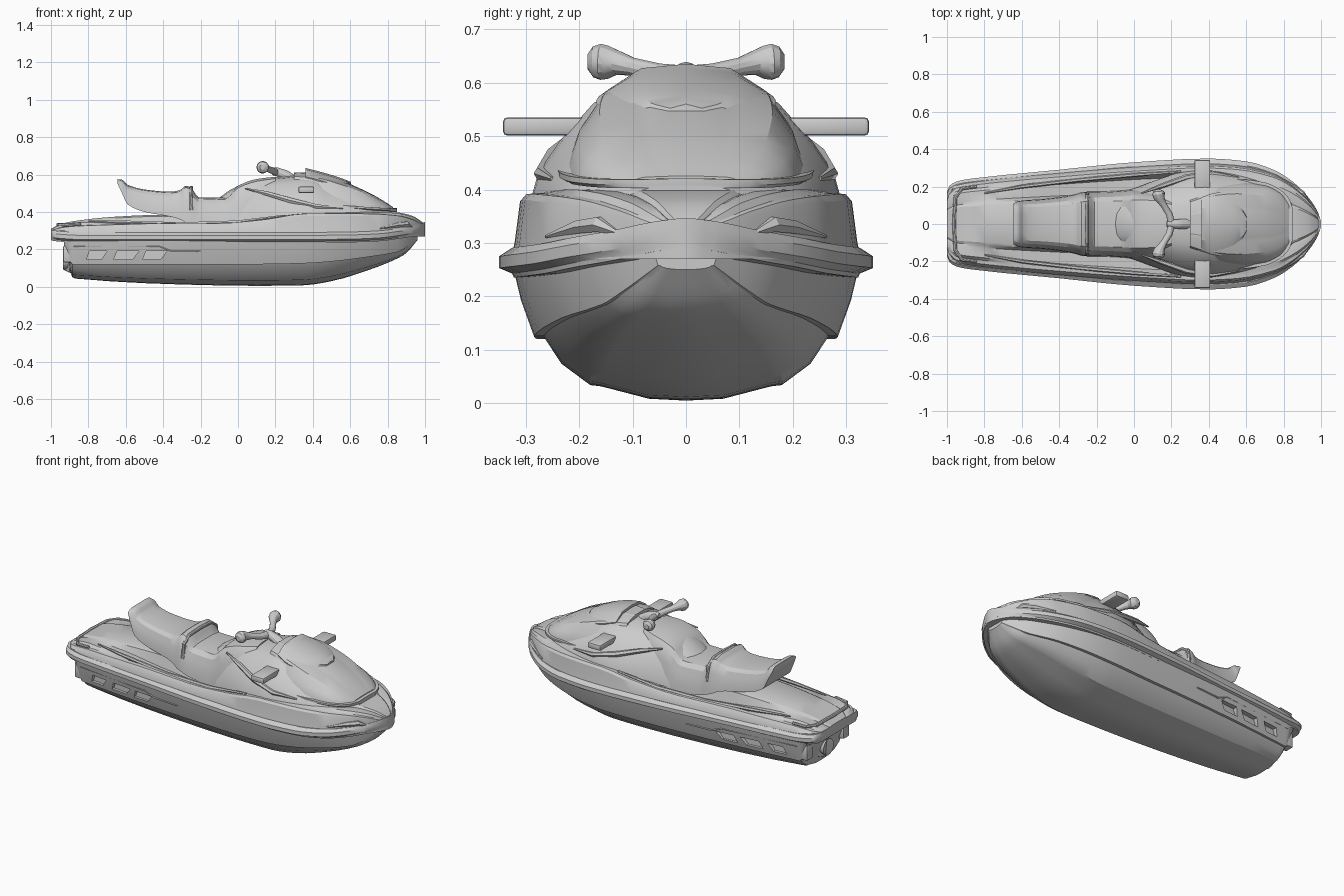
import bpy, bmesh, math
from mathutils import Vector


def finish(name, bm, smooth=True):
    bmesh.ops.recalc_face_normals(bm, faces=bm.faces)
    me = bpy.data.meshes.new(name)
    bm.to_mesh(me)
    bm.free()
    ob = bpy.data.objects.new(name, me)
    bpy.context.collection.objects.link(ob)
    if smooth:
        shade(ob)
    return ob


def shade(ob, angle=28):
    bpy.ops.object.select_all(action='DESELECT')
    ob.select_set(True)
    bpy.context.view_layer.objects.active = ob
    bpy.ops.object.shade_smooth_by_angle(angle=math.radians(angle))


def skin(name, rings):
    """Bridge closed rings of points and cap both ends."""
    bm = bmesh.new()
    vs = [[bm.verts.new(p) for p in r] for r in rings]
    n = len(vs[0])
    for a, b in zip(vs, vs[1:]):
        for i in range(n):
            j = (i + 1) % n
            bm.faces.new((a[i], a[j], b[j], b[i]))
    bm.faces.new(vs[0])
    bm.faces.new(vs[-1][::-1])
    return finish(name, bm)


def stations(rows, k):
    """Smooth, overshoot-free interpolation between station rows."""
    def slope(i, c):
        if i in (0, len(rows) - 1):
            a, b = (0, 1) if i == 0 else (i - 1, i)
            return (rows[b][c] - rows[a][c]) / (rows[b][0] - rows[a][0])
        d0 = (rows[i][c] - rows[i-1][c]) / (rows[i][0] - rows[i-1][0])
        d1 = (rows[i+1][c] - rows[i][c]) / (rows[i+1][0] - rows[i][0])
        return 2 * d0 * d1 / (d0 + d1) if d0 * d1 > 0 else 0
    out = []
    for i in range(len(rows) - 1):
        p, q = rows[i], rows[i + 1]
        h = q[0] - p[0]
        for s in range(k):
            t = s / k
            row = [p[0] + h * t]
            for c in range(1, len(p)):
                row.append((2*t**3 - 3*t*t + 1) * p[c] + (t**3 - 2*t*t + t) * h * slope(i, c)
                           + (3*t*t - 2*t**3) * q[c] + (t**3 - t*t) * h * slope(i + 1, c))
            out.append(row)
    return out + [list(rows[-1])]


def loft(name, rows, section, k=3):
    """Loft a mirrored half section (bottom centre to top centre) along x."""
    rings = []
    for x, *p in stations(rows, k):
        half = section(*p)
        ring = half + [(-y, z) for y, z in half[-2:0:-1]]
        rings.append([(x, y, z) for y, z in ring])
    return skin(name, rings)


def tube(name, path, sides=12):
    """Round tube through (x, y, z, radius) points."""
    pts = [Vector(p[:3]) for p in path]
    rings = []
    for i, p in enumerate(pts):
        d = (pts[min(i + 1, len(pts) - 1)] - pts[max(i - 1, 0)]).normalized()
        u = d.cross(Vector((0.1, 0, 1))).normalized()
        v = d.cross(u)
        rings.append([p + path[i][3] * (math.cos(a) * u + math.sin(a) * v)
                      for a in (2 * math.pi * j / sides for j in range(sides))])
    return skin(name, rings)


def pair(name, path, sides=12):
    for s, side in ((1, "left"), (-1, "right")):
        tube(f"{name}_{side}", [(x, s * y, z, r) for x, y, z, r in path], sides)


def box(name, c, size, bevel=0.0):
    bm = bmesh.new()
    bmesh.ops.create_cube(bm, size=1)
    for v in bm.verts:
        v.co = Vector(c) + Vector([a * b for a, b in zip(v.co, size)])
    if bevel:
        bmesh.ops.bevel(bm, geom=bm.edges[:], offset=bevel, segments=2, affect='EDGES', profile=0.5)
    return finish(name, bm)


# Lower hull: half width, keel, chine and top heights per station
def hull_section(w, zb, zc, zt):
    d = zc - zb
    return [(0, zb), (.22*w, zb + .03*d), (.5*w, zb + .23*d), (.56*w, zb + .25*d), (.72*w, zb + .58*d),
            (.82*w, zc), (.875*w, zc), (.95*w, zc + .5*(zt - zc)), (w, zt), (0, zt)]


hull = loft("hull", [
    (-.93, .215, .20, .215, .26), (-.905, .222, .12, .16, .26), (-.885, .226, .05, .12, .26),
    (-.86, .23, .043, .12, .26), (-.3, .29, .012, .12, .26), (.1, .315, .005, .12, .26),
    (.35, .325, .008, .125, .26), (.5, .315, .03, .135, .26), (.7, .265, .09, .16, .265),
    (.85, .18, .15, .185, .27), (.9, .135, .18, .21, .275), (.96, .06, .25, .258, .29)], hull_section)

# Slots cut into the hull sides near the stern
cutters = []
for s in (1, -1):
    for x0, x1, sk in ((-.81, -.70, .03), (-.665, -.53, .035), (-.51, -.38, .035)):
        quad = [(x0, .145), (x1 - sk, .145), (x1, .19), (x0 + sk*.5, .19)]
        bm = bmesh.new()
        a = [bm.verts.new((x, s * (.198 + .108 * (x + .8)), z)) for x, z in quad]
        b = [bm.verts.new((x, s * .4, z)) for x, z in quad]
        bm.faces.new(a)
        bm.faces.new(b[::-1])
        for i in range(4):
            j = (i + 1) % 4
            bm.faces.new((a[i], b[i], b[j], a[j]))
        cut = finish("slot_cutter", bm, False)
        cut.hide_render = True
        cutters.append(cut)
        m = hull.modifiers.new("slot", 'BOOLEAN')
        m.operation, m.object, m.solver = 'DIFFERENCE', cut, 'EXACT'
cut_mesh = bpy.data.meshes.new_from_object(hull.evaluated_get(bpy.context.evaluated_depsgraph_get()))
hull.modifiers.clear()
hull.data = cut_mesh
for c in cutters:
    bpy.data.objects.remove(c)
shade(hull)

# Rub rail all round the waterline
loft("rub_rail", [
    (-1, .17, .25), (-.985, .205, .245), (-.94, .23, .24), (-.85, .245, .235), (-.4, .29, .235),
    (0, .33, .235), (.4, .35, .235), (.6, .335, .237), (.75, .288, .243), (.85, .225, .255),
    (.93, .145, .268), (.98, .07, .283), (1.0, .015, .29)],
    lambda w, z: [(0, z), (.92*w, z), (.93*w, z + .008), (w, z + .018), (w, z + .04), (.93*w, z + .056), (0, z + .056)])

# Deck with gunwales and footwells: width, gunwale, floor, centre heights
loft("deck", [
    (-1, .165, .30, .305, .31), (-.95, .22, .315, .33, .335), (-.85, .24, .325, .345, .355),
    (-.65, .265, .332, .34, .375), (-.4, .29, .338, .315, .385), (-.13, .315, .338, .30, .36),
    (.15, .335, .36, .32, .40), (.35, .345, .39, .39, .41), (.55, .335, .392, .40, .405),
    (.75, .285, .388, .40, .403), (.85, .222, .38, .393, .398), (.93, .142, .36, .375, .38),
    (.98, .068, .335, .345, .35), (1.0, .015, .32, .325, .33)],
    lambda w, zs, zf, zc: [(0, .27), (.95*w, .27), (.93*w, .30), (.9*w, zs - .012), (.87*w, zs),
                           (.79*w, zs + .002), (.73*w, zf), (.52*w, zf), (.46*w, zc - .008), (.4*w, zc), (0, zc)])


# Cowling, hood and hood lip
def shell(fr):
    return lambda w, zb, zt: [(0, zb)] + [(a * w, zb + b * (zt - zb)) for a, b in fr]


loft("cowling", [
    (-.15, .15, .30, .44), (0, .19, .32, .54), (.12, .235, .35, .573), (.25, .275, .38, .59),
    (.38, .288, .39, .60), (.5, .272, .39, .565), (.65, .238, .39, .51), (.78, .18, .385, .44),
    (.85, .11, .385, .408)],
    shell([(1, 0), (.96, .2), (.82, .48), (.6, .82), (.35, .96), (0, 1)]))
loft("hood", [
    (.3, .165, .45, .612), (.4, .205, .43, .61), (.55, .225, .412, .568), (.7, .208, .41, .503),
    (.78, .17, .41, .458), (.83, .11, .41, .425)],
    shell([(1, 0), (.98, .25), (.9, .55), (.72, .86), (.42, .97), (.33, .975), (.3, .995), (0, 1)]))
loft("hood_lip", [
    (.4, .235, .435), (.55, .24, .42), (.7, .222, .41), (.78, .185, .405), (.83, .135, .403), (.85, .08, .403)],
    lambda w, z: [(0, z), (.95*w, z), (w, z + .006), (w, z + .016), (0, z + .018)])

# Windshield blade overhanging the hood
loft("windshield", [(.36, .14, .635), (.45, .165, .612), (.53, .15, .588), (.58, .11, .57), (.605, .05, .56)],
     lambda w, z: [(0, z - .014), (.6*w, z - .022), (w, z - .056), (1.02*w, z - .046), (.6*w, z - .008), (0, z)])

# Two-level seat with raised tail and bolster
loft("seat", [
    (-.645, .095, .553, .575), (-.62, .105, .50, .572), (-.59, .11, .44, .545), (-.5, .115, .40, .52),
    (-.36, .13, .375, .508), (-.31, .14, .36, .517), (-.28, .148, .345, .54), (-.25, .15, .335, .528),
    (-.21, .15, .32, .478), (-.07, .155, .305, .476), (0, .16, .31, .54), (.1, .158, .33, .576),
    (.2, .13, .40, .588)],
    shell([(1.15, 0), (1.12, .3), (1.03, .6), (.95, .82), (.8, .95), (.45, 1), (0, 1)]))
tube("seat_strap", [(-.25, y, z, .01) for y, z in ((-.16, .41), (-.15, .49), (-.1, .525), (0, .53),
                                                  (.1, .525), (.15, .49), (.16, .41))], 8)

# Steering: stem, bars and bulb grips
tube("steering_stem", [(.29, 0, .57, .03), (.25, 0, .598, .027), (.2, 0, .618, .022), (.175, 0, .622, .012)])
pair("handlebar", [(.2, 0, .612, .02), (.19, .05, .618, .018), (.16, .1, .63, .017), (.143, .128, .637, .023),
                   (.135, .145, .638, .031), (.132, .16, .639, .034), (.13, .174, .639, .029), (.13, .184, .639, .014)])

for s, side in ((1, "left"), (-1, "right")):
    # Mirrors and transom corner blocks
    box(f"mirror_{side}", (.365, s * .26, .518), (.085, .165, .034), .008)
    box(f"transom_block_{side}", (-.9, s * .17, .175), (.07, .06, .09), .01)

# Trim blades: cowling sides, bow wedges, rear deck ridges, hull side strake
pair("cowling_blade", [(.04, .165, .525, .004), (.15, .205, .50, .013), (.28, .25, .462, .016),
                       (.42, .272, .43, .013), (.56, .25, .42, .004)], 6)
pair("bow_wedge", [(.935, .125, .318, .003), (.9, .162, .335, .016), (.85, .2, .33, .014), (.76, .262, .312, .003)], 6)
pair("deck_ridge", [(-.8, .165, .35, .004), (-.6, .2, .345, .01), (-.3, .235, .335, .011),
                    (0, .262, .345, .011), (.25, .28, .38, .006)], 6)
pair("hull_strake", [(-.88, .217, .215, .005), (-.42, .267, .215, .006), (-.36, .268, .19, .006), (-.2, .283, .19, .003)], 6)

# Jet nozzle and boarding rim at the stern
tube("jet_nozzle", [(-.8, 0, .14, .07), (-.9, 0, .14, .065), (-.935, 0, .14, .048), (-.88, 0, .14, .038)], 16)
tube("boarding_rim", [(-.84, -.2, .335, .008), (-.92, -.19, .33, .01), (-.955, -.14, .33, .01), (-.962, 0, .332, .01),
                      (-.955, .14, .33, .01), (-.92, .19, .33, .01), (-.84, .2, .335, .008)], 8)
